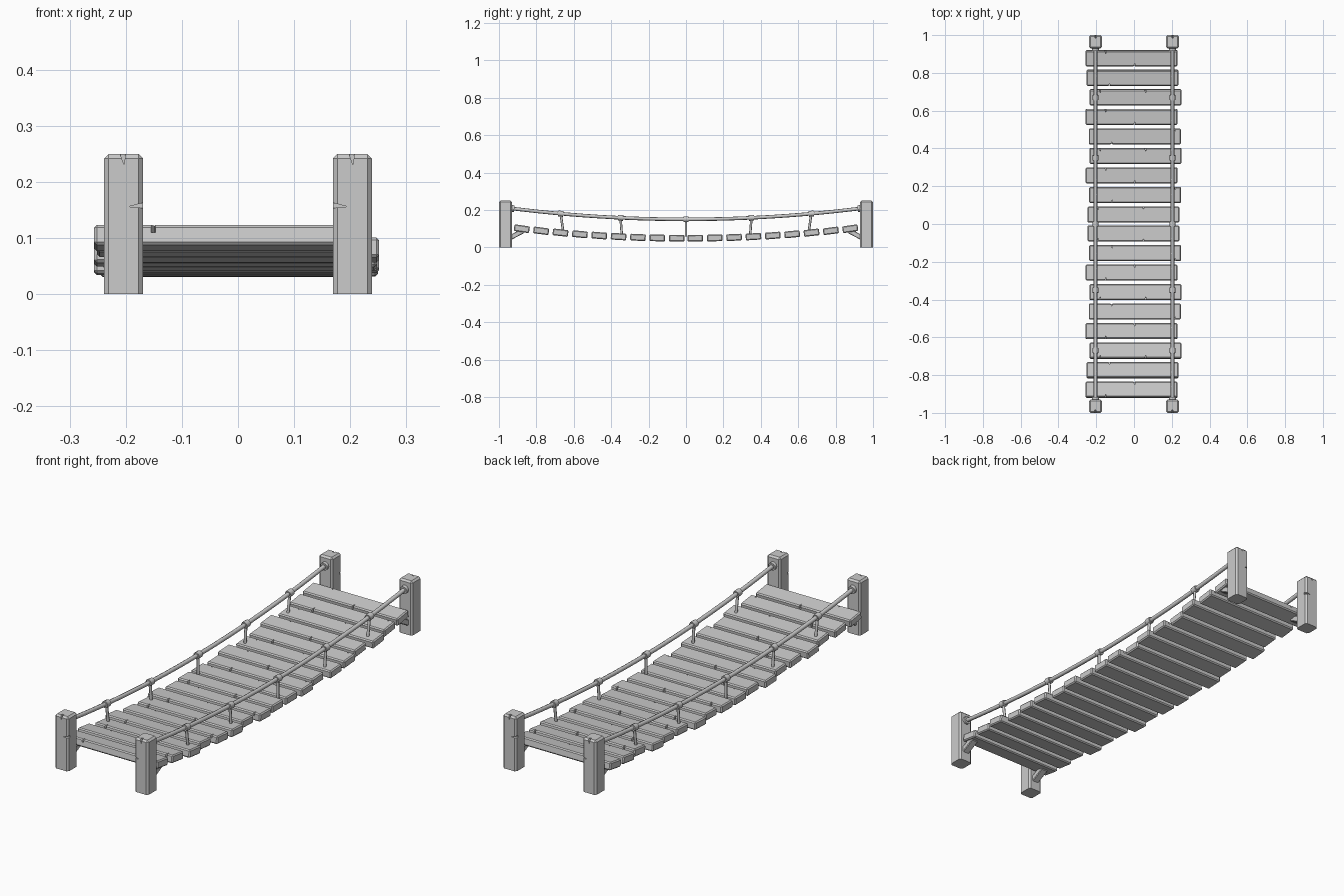
import bpy, bmesh, math
from mathutils import Matrix, Vector

cube = bpy.data.objects.get("Cube")
if cube:
    bpy.data.objects.remove(cube, do_unlink=True)

GREY = (0.6, 0.6, 0.6, 1)
mat = bpy.data.materials.new("weathered_grey")
mat.use_nodes = True
mat.diffuse_color = GREY
mat.node_tree.nodes["Principled BSDF"].inputs["Base Color"].default_value = GREY


def add_object(name, mesh, matrix=Matrix()):
    ob = bpy.data.objects.new(name, mesh)
    ob.matrix_world = matrix
    bpy.context.collection.objects.link(ob)
    if not mesh.materials:
        mesh.materials.append(mat)
    return ob


def to_mesh(bm, name):
    bmesh.ops.recalc_face_normals(bm, faces=bm.faces)
    mesh = bpy.data.meshes.new(name)
    bm.to_mesh(mesh)
    bm.free()
    return mesh


def chamfered_box(name, size, width, keep_bottom=False):
    bm = bmesh.new()
    bmesh.ops.create_cube(bm, size=1)
    bmesh.ops.scale(bm, vec=size, verts=bm.verts)
    edges = [e for e in bm.edges
             if not (keep_bottom and all(v.co.z < 0 for v in e.verts))]
    bmesh.ops.bevel(bm, geom=edges, offset=width, segments=1, affect='EDGES')
    return to_mesh(bm, name)


def carve(mesh, cracks):
    """Cut triangular prisms, each a triangle and a depth vector, from a mesh."""
    bm = bmesh.new()
    for tri, depth in cracks:
        face = bm.faces.new([bm.verts.new(p) for p in tri])
        out = bmesh.ops.extrude_face_region(bm, geom=[face])["geom"]
        bmesh.ops.translate(bm, vec=depth,
                            verts=[v for v in out if isinstance(v, bmesh.types.BMVert)])
    cutter = add_object("crack_cutter", to_mesh(bm, "crack_cutter"))
    body = add_object("uncut_wood", mesh)
    cut = body.modifiers.new("cracks", 'BOOLEAN')
    cut.operation, cut.object, cut.solver = 'DIFFERENCE', cutter, 'EXACT'
    bpy.context.view_layer.update()
    done = bpy.data.meshes.new_from_object(
        body.evaluated_get(bpy.context.evaluated_depsgraph_get()))
    for ob in (body, cutter):
        bpy.data.objects.remove(ob, do_unlink=True)
    return done


def rod(name, a, b, radius, sides=10):
    a, b = Vector(a), Vector(b)
    bm = bmesh.new()
    bmesh.ops.create_cone(bm, cap_ends=True, segments=sides, radius1=radius,
                          radius2=radius, depth=(b - a).length)
    mesh = to_mesh(bm, name)
    turn = (b - a).to_track_quat('Z', 'Y').to_matrix().to_4x4()
    ob = add_object(name, mesh, Matrix.Translation((a + b) / 2) @ turn)
    smooth.append(ob)
    return ob


smooth = []
ROPE_X = 0.204


def rope_z(y):
    return 0.15 + 0.067 * y * y


def deck_z(y):
    return 0.049 + 0.066 * y * y


# Deck planks: three cracked patterns, mirrored front to back
PLANK = (0.487, 0.083, 0.036)
CRACKS = [[(0.013, -1), (-0.14, 1)], [(-0.125, -1), (0.21, 1)], [(0.05, 1), (-0.19, 1)]]
SHIFTS = [-0.013, -0.008, 0.008, -0.013, 0.004, 0.008, -0.013, 0.006, -0.003]


def plank_mesh(pattern, side):
    cracks = []
    for x, edge in CRACKS[pattern]:
        s = edge * side
        tri = [(x - 0.006, s * 0.05, 0.004), (x + 0.007, s * 0.05, 0.004),
               (x + 0.004, s * 0.026, 0.004)]
        cracks.append((tri, (0, 0, 0.03)))
    return carve(chamfered_box("plank", PLANK, 0.005), cracks)


for side in (1, -1):
    patterns = [plank_mesh(p, side) for p in range(3)]
    for i, shift in enumerate(SHIFTS):
        y = side * (0.878 - i * 0.1035)
        place = Matrix.Translation((shift, y, deck_z(y)))
        tilt = Matrix.Rotation(math.atan(0.17 * y), 4, 'X')
        add_object("plank", patterns[i % 3], place @ tilt)

# Corner posts, split at the top and on the inner edge
for sx in (1, -1):
    post = chamfered_box("post", (0.069, 0.07, 0.25), 0.008, keep_bottom=True)
    top_crack = ([(-0.008, -0.05, 0.13), (0.004, -0.05, 0.13), (0.001, -0.05, 0.105)],
                 (0, 0.03, 0))
    edge_crack = ([(-sx * 0.04, -0.05, 0.039), (-sx * 0.04, -0.05, 0.028),
                   (-sx * 0.009, -0.05, 0.031)], (0, 0.03, 0))
    post = carve(post, [top_crack, edge_crack])
    for turn, sy in ((0, -1), (math.pi, 1)):
        side = -sy * sx
        add_object("post", post, Matrix.Translation((side * ROPE_X, sy * 0.965, 0.125))
                   @ Matrix.Rotation(turn, 4, 'Z'))

for x in (ROPE_X, -ROPE_X):
    # Sagging hand rope
    curve = bpy.data.curves.new("hand_rope", 'CURVE')
    curve.dimensions = '3D'
    curve.bevel_depth, curve.bevel_resolution = 0.0095, 2
    curve.use_fill_caps = True
    line = curve.splines.new('POLY')
    line.points.add(24)
    for i, point in enumerate(line.points):
        y = -0.94 + 1.88 * i / 24
        point.co = (x, y, rope_z(y), 1)
    rope = add_object("hand_rope", curve)
    bpy.context.view_layer.update()
    mesh = bpy.data.meshes.new_from_object(
        rope.evaluated_get(bpy.context.evaluated_depsgraph_get()))
    bpy.data.objects.remove(rope, do_unlink=True)
    smooth.append(add_object("hand_rope", mesh))

    # Hangers with a knot around the hand rope
    for y in (-0.67, -0.35, 0, 0.35, 0.67):
        foot = y * 0.98
        rod("hanger", (x, foot, deck_z(foot) + 0.008), (x, y, rope_z(y)), 0.0065, 8)
        slope = 0.134 * y * 0.014
        rod("knot", (x, y - 0.014, rope_z(y) - slope),
            (x, y + 0.014, rope_z(y) + slope), 0.0155, 8)

    for sy in (1, -1):
        # Rope collar on the post
        rod("rope_collar", (x, sy * 0.935, rope_z(0.935)),
            (x, sy * 0.918, rope_z(0.918)), 0.018, 12)
        # Strut from the post to the end plank
        a, b = Vector((x, sy * 0.94, 0.052)), Vector((x, sy * 0.872, 0.088))
        angle = math.atan2(b.z - a.z, b.y - a.y)
        strut = chamfered_box("strut", (0.034, (b - a).length, 0.026), 0.003)
        add_object("strut", strut, Matrix.Translation((a + b) / 2)
                   @ Matrix.Rotation(angle, 4, 'X'))

# Smooth the round parts
bpy.ops.object.select_all(action='DESELECT')
for ob in smooth:
    ob.select_set(True)
bpy.context.view_layer.objects.active = smooth[0]
bpy.ops.object.shade_smooth_by_angle(angle=math.radians(50))
